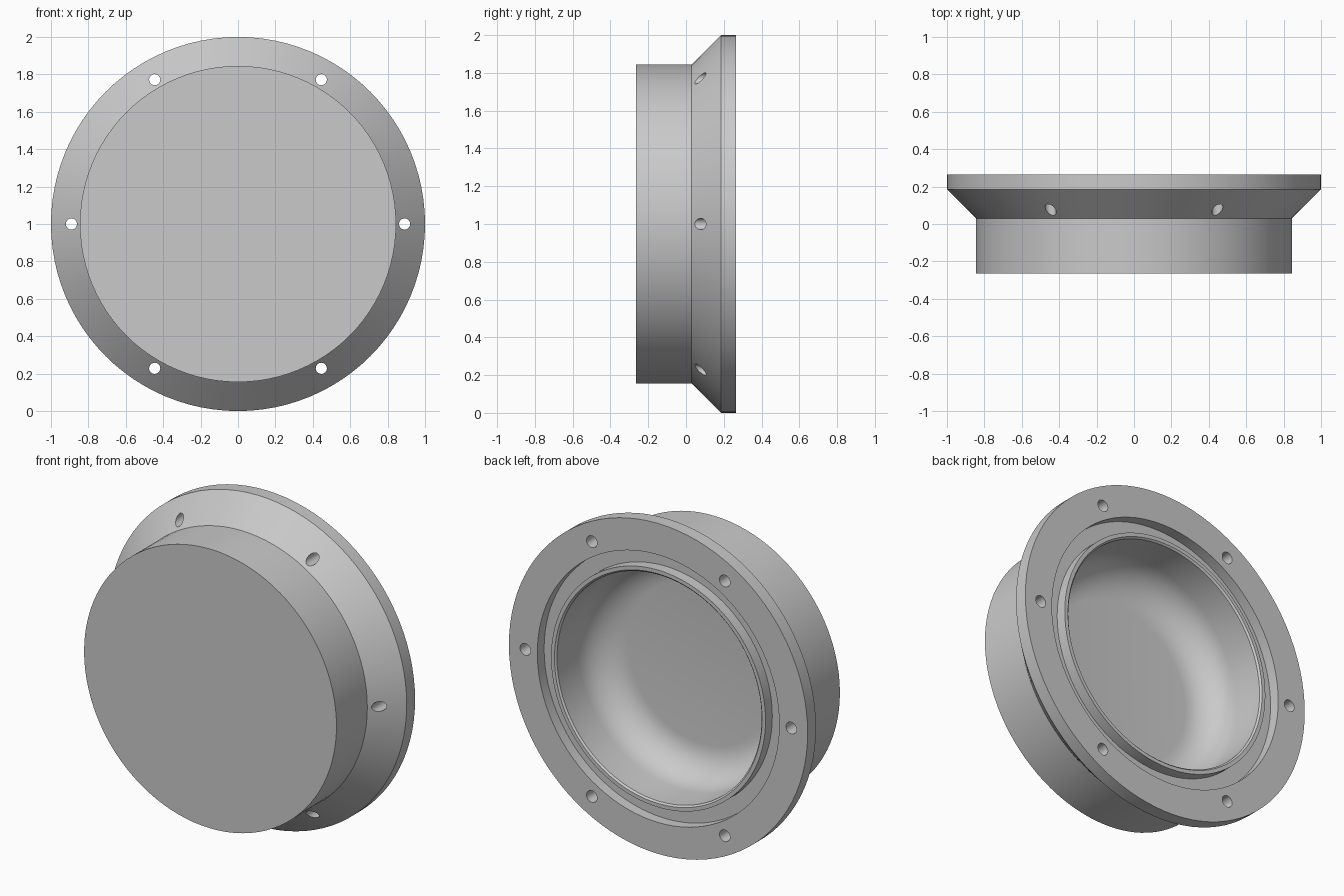
import bpy, bmesh, math
from mathutils import Vector, Matrix

if "Cube" in bpy.data.objects:
    bpy.data.objects.remove(bpy.data.objects["Cube"])

SEGMENTS = 96
CENTRE_Z = 1.0

grey = bpy.data.materials.new("plain_grey")
grey.diffuse_color = (0.59, 0.59, 0.59, 1)
grey.use_nodes = True
grey.node_tree.nodes["Principled BSDF"].inputs["Base Color"].default_value = grey.diffuse_color

# Half section as (radius, y): front disc, flange, seal groove, lip, rounded cavity
FILLET, CAVITY_R, FLOOR_Y = 0.20, 0.685, -0.14
profile = [(0, -0.265), (0.845, -0.265), (0.845, 0.03), (1.0, 0.185), (1.0, 0.265),
           (0.81, 0.265), (0.81, 0.20), (0.718, 0.20), (0.718, 0.265),
           (0.695, 0.265), (CAVITY_R, 0.255)]
for i in range(9):
    a = math.radians(90 * i / 8)
    profile.append((CAVITY_R - FILLET + FILLET * math.cos(a),
                    FLOOR_Y + FILLET - FILLET * math.sin(a)))
profile.append((0, FLOOR_Y))

# Flanged cup, turned around the y axis
bm = bmesh.new()
verts = [bm.verts.new((r, y, 0)) for r, y in profile]
edges = [bm.edges.new(pair) for pair in zip(verts, verts[1:])]
bmesh.ops.spin(bm, geom=verts + edges, cent=(0, 0, 0), axis=(0, 1, 0),
               angle=math.tau, steps=SEGMENTS, use_duplicate=False)
bmesh.ops.remove_doubles(bm, verts=bm.verts, dist=1e-4)
bmesh.ops.recalc_face_normals(bm, faces=bm.faces)
bmesh.ops.translate(bm, verts=bm.verts, vec=Vector((0, 0, CENTRE_Z)))
mesh = bpy.data.meshes.new("flanged_cup")
bm.to_mesh(mesh)
bm.free()
cup = bpy.data.objects.new("flanged_cup", mesh)
bpy.context.collection.objects.link(cup)
mesh.materials.append(grey)

# Six bolt holes, slightly wider at the back
bm = bmesh.new()
for i in range(6):
    a = math.tau * i / 6
    place = (Matrix.Translation((0.89 * math.cos(a), 0.165, CENTRE_Z + 0.89 * math.sin(a)))
             @ Matrix.Rotation(-math.pi / 2, 4, 'X'))
    bmesh.ops.create_cone(bm, cap_ends=True, segments=24, radius1=0.028,
                          radius2=0.037, depth=0.30, matrix=place)
bmesh.ops.recalc_face_normals(bm, faces=bm.faces)
cut_mesh = bpy.data.meshes.new("bolt_hole_cutter")
bm.to_mesh(cut_mesh)
bm.free()
cut_mesh.materials.append(grey)
cutter = bpy.data.objects.new("bolt_hole_cutter", cut_mesh)
bpy.context.collection.objects.link(cutter)
cutter.hide_render = True

# Cut the holes, then smooth the curved faces
bpy.context.view_layer.objects.active = cup
cup.select_set(True)
cutter.select_set(False)
cut = cup.modifiers.new("bolt_holes", 'BOOLEAN')
cut.operation = 'DIFFERENCE'
cut.solver = 'EXACT'
cut.object = cutter
bpy.ops.object.modifier_apply(modifier=cut.name)
bpy.data.objects.remove(cutter)
bpy.ops.object.shade_smooth_by_angle(angle=math.radians(30))
